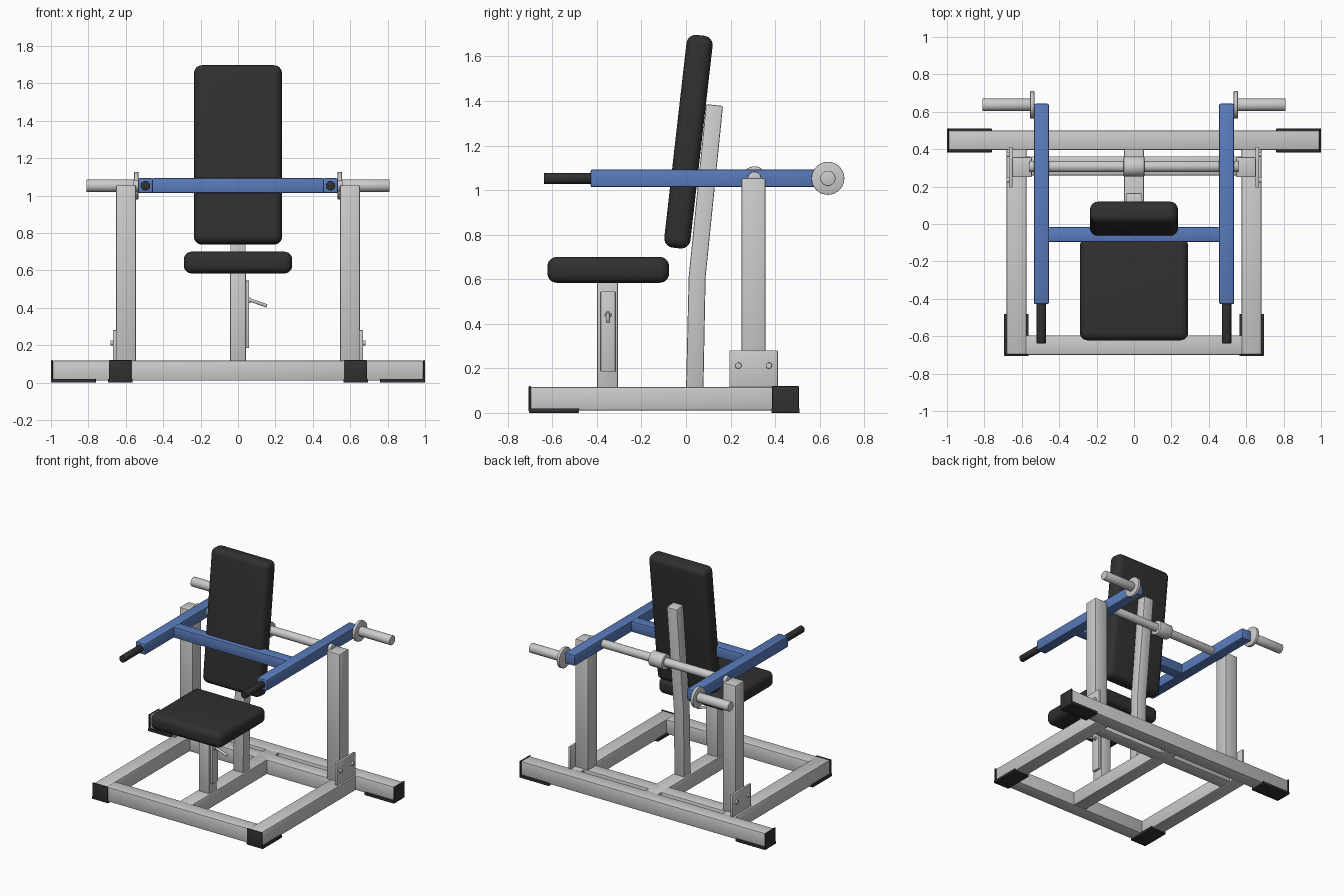
import bpy, bmesh
from math import radians, pi
from mathutils import Matrix, Vector

if "Cube" in bpy.data.objects:
    bpy.data.objects.remove(bpy.data.objects["Cube"])


def material(name, color):
    m = bpy.data.materials.new(name)
    m.diffuse_color = color
    m.use_nodes = True
    m.node_tree.nodes["Principled BSDF"].inputs["Base Color"].default_value = m.diffuse_color
    return m


BLUE = material("blue_paint", (0.10, 0.20, 0.50, 1))
BLACK = material("black_rubber", (0.03, 0.03, 0.03, 1))


def finish(name, bm, mat=None):
    bmesh.ops.recalc_face_normals(bm, faces=bm.faces)
    me = bpy.data.meshes.new(name)
    bm.to_mesh(me)
    bm.free()
    ob = bpy.data.objects.new(name, me)
    bpy.context.collection.objects.link(ob)
    if mat:
        me.materials.append(mat)
    bpy.ops.object.select_all(action='DESELECT')
    ob.select_set(True)
    bpy.context.view_layer.objects.active = ob
    bpy.ops.object.shade_smooth_by_angle(angle=radians(35))
    return ob


def box(name, x, y, z, mat=None, bevel=0.008, segs=2):
    """Bevelled box from (min, max) ranges, origin at its centre."""
    size = [r[1] - r[0] for r in (x, y, z)]
    bm = bmesh.new()
    bmesh.ops.create_cube(bm, size=1)
    bmesh.ops.scale(bm, vec=size, verts=bm.verts)
    if bevel:
        bmesh.ops.bevel(bm, geom=bm.edges[:], offset=bevel, segments=segs,
                        profile=0.5, affect='EDGES')
    ob = finish(name, bm, mat)
    ob.location = [(r[0] + r[1]) / 2 for r in (x, y, z)]
    return ob


def rod(name, a, b, r, mat=None, bevel=0.003):
    """Cylinder between two points with softened rims."""
    a, b = Vector(a), Vector(b)
    d = b - a
    bm = bmesh.new()
    bmesh.ops.create_cone(bm, cap_ends=True, segments=32, radius1=r,
                          radius2=r, depth=d.length)
    rims = [e for e in bm.edges if any(len(f.verts) > 4 for f in e.link_faces)]
    bmesh.ops.bevel(bm, geom=rims, offset=bevel, segments=2, profile=0.5,
                    affect='EDGES')
    rot = d.to_track_quat('Z', 'Y').to_matrix().to_4x4()
    bmesh.ops.transform(bm, matrix=Matrix.Translation((a + b) / 2) @ rot,
                        verts=bm.verts)
    return finish(name, bm, mat)


BASE_Z = (0.01, 0.117)

# Floor frame
box("rear_base_beam", (-0.995, 0.995), (0.395, 0.5), BASE_Z)
box("front_base_beam", (-0.58, 0.58), (-0.7, -0.595), BASE_Z)
box("centre_base_beam", (-0.053, 0.053), (-0.6, 0.4), BASE_Z)
box("base_cross_beam", (-0.58, 0.58), (0.26, 0.362), BASE_Z)

# Mirrored left and right parts
for side, s in (("left", -1), ("right", 1)):
    def span(a, b):
        return tuple(sorted((s * a, s * b)))

    box(side + "_base_beam", span(0.575, 0.682), (-0.7, 0.4), BASE_Z)
    # rubber feet: sole plus end plate
    box(side + "_rear_foot_sole", span(0.76, 1.0), (0.383, 0.51), (0, 0.02),
        BLACK, 0.003)
    box(side + "_rear_foot_end", span(0.99, 1.0), (0.387, 0.507), (0.005, 0.12),
        BLACK, 0.003)
    box(side + "_front_foot_sole", span(0.563, 0.695), (-0.705, -0.48), (0, 0.02),
        BLACK, 0.003)
    box(side + "_front_foot_end", span(0.567, 0.69), (-0.706, -0.696),
        (0.005, 0.12), BLACK, 0.003)

    # upright with bolted gusset plate
    box(side + "_upright", span(0.545, 0.652), (0.25, 0.357), (0.11, 1.055))
    box(side + "_gusset_plate", span(0.65, 0.668), (0.195, 0.412),
        (0.1, 0.28), None, 0.003)
    for i, y in enumerate((0.235, 0.372)):
        rod(f"{side}_gusset_bolt_{i + 1}", (s * 0.66, y, 0.212),
            (s * 0.682, y, 0.212), 0.014)

    # swing arm, hand grip and weight peg
    box(side + "_arm", span(0.455, 0.535), (-0.428, 0.643), (1.013, 1.093), BLUE)
    rod(side + "_hand_grip", (s * 0.495, -0.42, 1.053),
        (s * 0.495, -0.638, 1.053), 0.025, BLACK)
    rod(side + "_peg_flange", (s * 0.533, 0.637, 1.053),
        (s * 0.555, 0.637, 1.053), 0.074)
    rod(side + "_weight_peg", (s * 0.55, 0.637, 1.053),
        (s * 0.81, 0.637, 1.053), 0.034)

box("arm_cross_bar", (-0.46, 0.46), (-0.096, -0.017), (1.013, 1.093), BLUE)

# Pivot axle with centre collar
rod("pivot_axle", (-0.56, 0.307, 1.053), (0.56, 0.307, 1.053), 0.03)
rod("axle_collar", (-0.055, 0.307, 1.053), (0.055, 0.307, 1.053), 0.054)

# Back support: bent tube extruded across x
profile = [(0.0, 0.1), (0.078, 0.1), (0.088, 0.61), (0.166, 1.378),
           (0.09, 1.386), (0.012, 0.61)]
bm = bmesh.new()
face = bm.faces.new([bm.verts.new((-0.041, y, z)) for y, z in profile])
ext = bmesh.ops.extrude_face_region(bm, geom=[face])
bmesh.ops.translate(bm, vec=(0.082, 0, 0),
                    verts=[v for v in ext["geom"] if isinstance(v, bmesh.types.BMVert)])
bmesh.ops.recalc_face_normals(bm, faces=bm.faces)
sharp = [e for e in bm.edges if e.calc_face_angle(0) > radians(40)]
bmesh.ops.bevel(bm, geom=sharp, offset=0.006, segments=2, profile=0.5,
                affect='EDGES')
finish("back_support", bm)

# Padded backrest and seat
back = box("backrest", (-0.235, 0.235), (-0.048, 0.07), (0.737, 1.698),
           BLACK, 0.042, 6)
back.rotation_euler.x = radians(-6.5)
box("seat", (-0.29, 0.29), (-0.622, -0.076), (0.584, 0.7), BLACK, 0.042, 6)

# Seat post with adjuster plate and lever
box("seat_post", (-0.043, 0.043), (-0.4, -0.306), (0.11, 0.6))
box("adjuster_plate", (0.04, 0.06), (-0.383, -0.317), (0.185, 0.545), None, 0.003)
rod("adjuster_lever", (0.05, -0.35, 0.447), (0.155, -0.35, 0.41), 0.009)
rod("adjuster_pivot", (0.05, -0.35, 0.44), (0.068, -0.35, 0.44), 0.015)
